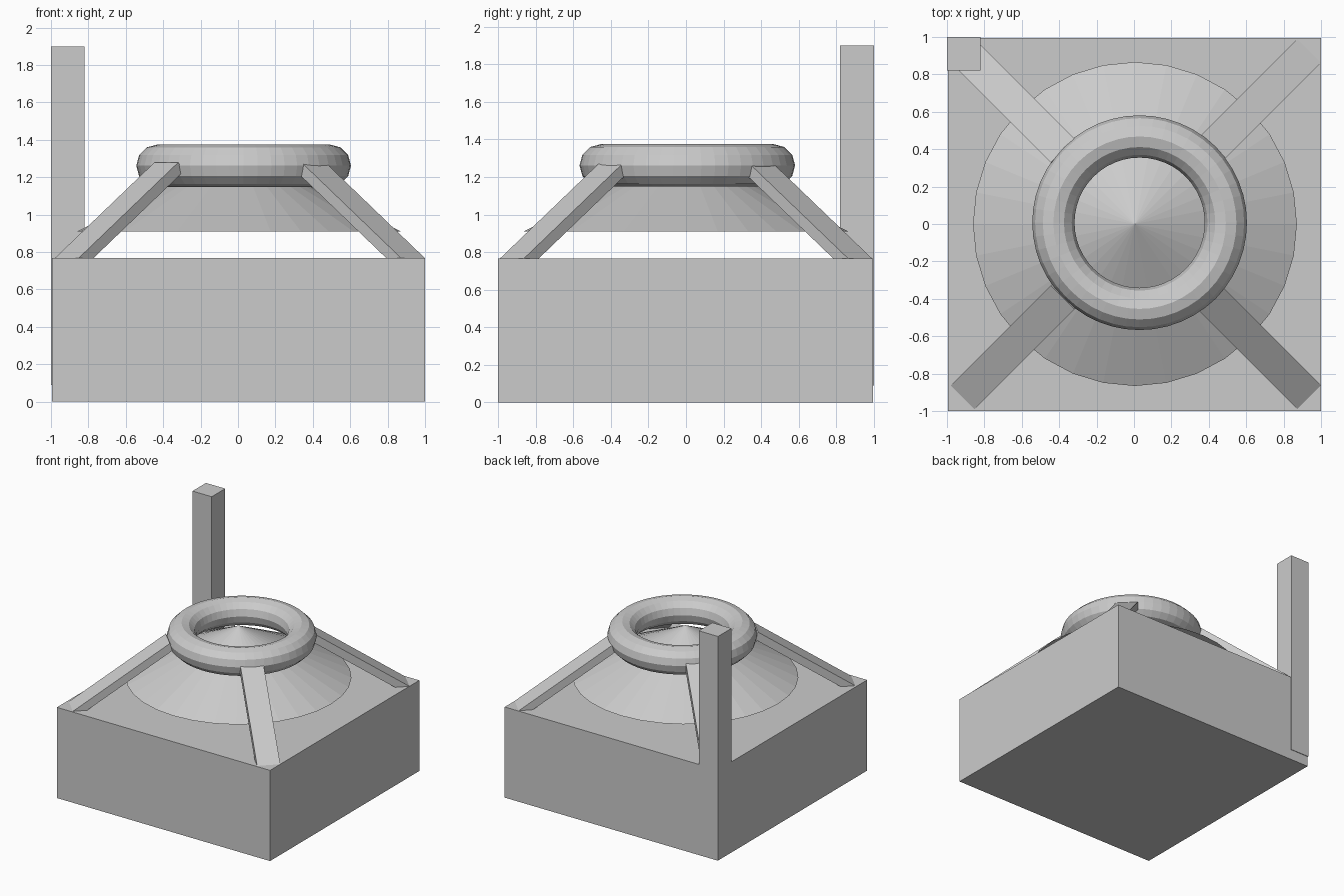
import bpy
import math
from mathutils import Matrix, Vector

cube = bpy.data.objects.get("Cube")
if cube:
    bpy.data.objects.remove(cube, do_unlink=True)

grey = bpy.data.materials.new("plain_grey")
grey.use_nodes = True
colour = (0.6, 0.6, 0.6, 1)
grey.diffuse_color = colour
grey.node_tree.nodes["Principled BSDF"].inputs["Base Color"].default_value = colour


def finish(name):
    obj = bpy.context.object
    obj.name = name
    obj.data.materials.append(grey)
    return obj


def box(name, low, high):
    low, high = Vector(low), Vector(high)
    bpy.ops.mesh.primitive_cube_add(size=1)
    obj = finish(name)
    obj.data.transform(Matrix.Translation((low + high) / 2)
                       @ Matrix.Diagonal((*(high - low), 1)))
    return obj


# Square base and the tall corner post
box("base", (-0.995, -1, 0), (1, 0.995, 0.767))
box("corner_post", (-1, 0.82, 0.09), (-0.82, 1, 1.9))

# Shallow cone roof hovering above the base
bpy.ops.mesh.primitive_cone_add(vertices=32, radius1=0.866, depth=0.435,
                                location=(0.005, 0, 0.91 + 0.435 / 2))
finish("cone_roof")

# Ring around the cone tip
bpy.ops.mesh.primitive_torus_add(major_radius=0.461, minor_radius=0.113,
                                 major_segments=48, minor_segments=12,
                                 location=(0.03, 0.007, 1.262))
finish("ring")

# Four slanted struts along the diagonals, from the base corners to the ring
foot = Vector((1.31, 0, 0.767))
head = Vector((0.555, 0, 1.28))
length = (head - foot).length
slope = math.atan2(head.z - foot.z, foot.x - head.x)
for i, side in enumerate(("back_left", "back_right", "front_right", "front_left")):
    strut = box("strut_" + side, (-length, -0.09, -0.063), (0, 0.09, 0))
    strut.matrix_world = (Matrix.Translation((0.01, 0, 0))
                          @ Matrix.Rotation(math.radians(45 + 90 * i), 4, "Z")
                          @ Matrix.Translation(foot)
                          @ Matrix.Rotation(slope, 4, "Y"))
